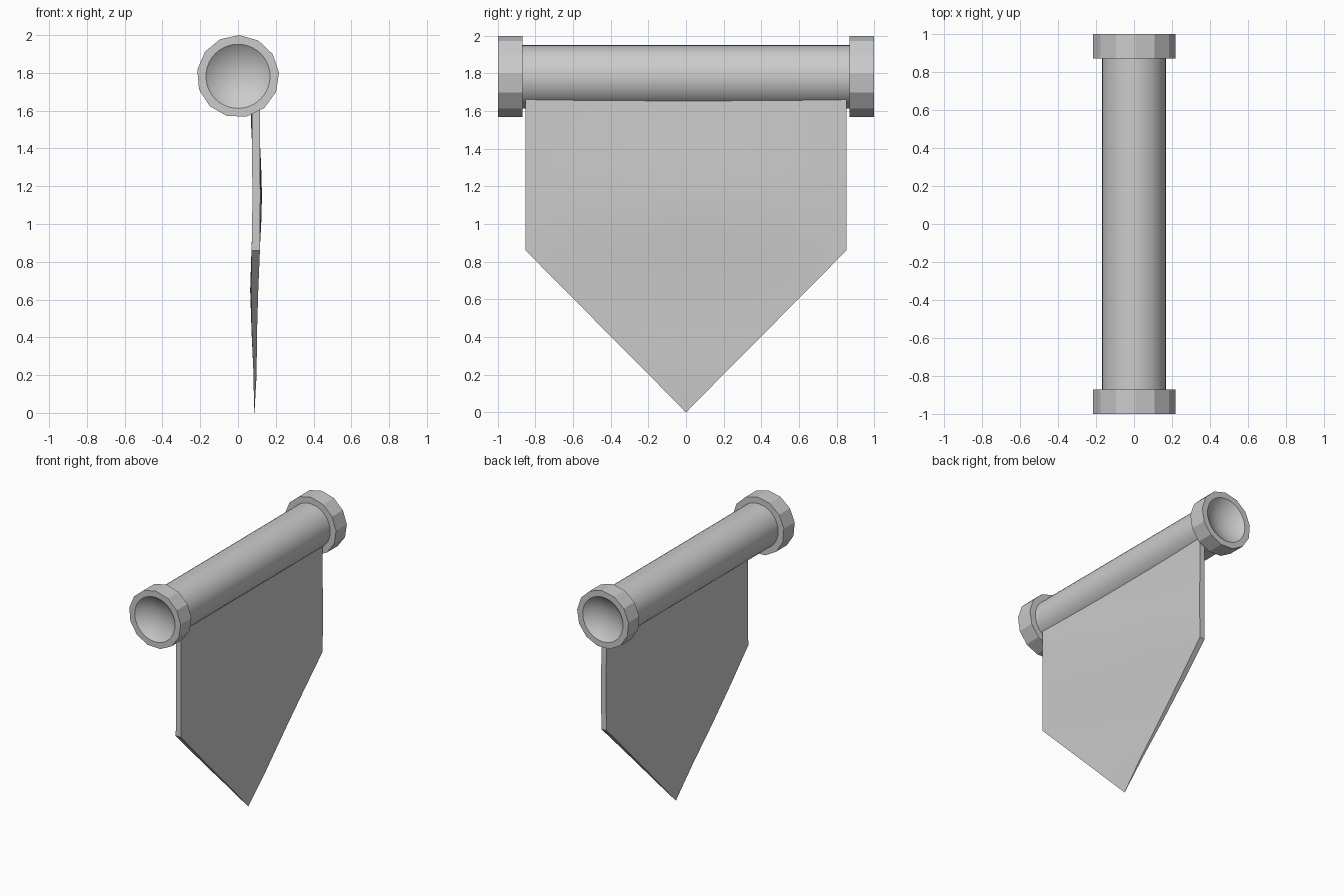
import bpy, math

if "Cube" in bpy.data.objects:
    bpy.data.objects.remove(bpy.data.objects["Cube"])

ROD_Z, ROD_R = 1.782, 0.168
CAP_R, CAP_IN, CAP_OUT = 0.218, 0.87, 1.0


def make_mesh(name, verts, faces):
    me = bpy.data.meshes.new(name)
    me.from_pydata(verts, [], faces)
    me.update()
    ob = bpy.data.objects.new(name, me)
    bpy.context.collection.objects.link(ob)
    return ob


def smooth(ob, angle):
    bpy.ops.object.select_all(action='DESELECT')
    ob.select_set(True)
    bpy.context.view_layer.objects.active = ob
    bpy.ops.object.shade_smooth_by_angle(angle=math.radians(angle))


# Rod along y
bpy.ops.mesh.primitive_cylinder_add(vertices=40, radius=ROD_R, depth=2 * CAP_IN + 0.02,
                                    location=(0, 0, ROD_Z), rotation=(math.pi / 2, 0, 0))
rod = bpy.context.object
rod.name = "rod"
smooth(rod, 30)


# Faceted end caps, each with a shallow round dish in its outer face
def end_cap(name, side):
    n = 13
    ring = [(CAP_R * math.cos(math.radians(5) + 2 * math.pi * i / n),
             ROD_Z + CAP_R * math.sin(math.radians(5) + 2 * math.pi * i / n)) for i in range(n)]
    lo, hi = sorted((side * CAP_IN, side * CAP_OUT))
    verts = [(x, lo, z) for x, z in ring] + [(x, hi, z) for x, z in ring]
    faces = [(i, i + n, (i + 1) % n + n, (i + 1) % n) for i in range(n)]
    faces += [tuple(range(n)), tuple(range(2 * n - 1, n - 1, -1))]
    cap = make_mesh(name, verts, faces)
    cap.data.flip_normals() if cap.data.polygons[n].normal.y > 0 else None

    depth, rim = 0.06, 0.17
    r = (rim ** 2 + depth ** 2) / (2 * depth)
    bpy.ops.mesh.primitive_uv_sphere_add(segments=40, ring_count=40, radius=r,
                                         location=(0, side * (CAP_OUT + r - depth), ROD_Z),
                                         rotation=(math.pi / 2, 0, 0))
    cutter = bpy.context.object
    cutter.hide_render = True
    mod = cap.modifiers.new("dish", 'BOOLEAN')
    mod.operation = 'DIFFERENCE'
    mod.solver = 'EXACT'
    mod.object = cutter
    bpy.context.view_layer.objects.active = cap
    bpy.ops.object.modifier_apply(modifier=mod.name)
    bpy.data.objects.remove(cutter, do_unlink=True)
    smooth(cap, 18)


end_cap("front_cap", -1)
end_cap("back_cap", 1)

# Hanging cloth: z, half width, centre x, half thickness for each row
rows = [(1.72, 0.853, 0.095, 0.021), (1.5, 0.853, 0.095, 0.021), (1.32, 0.853, 0.096, 0.021),
        (1.15, 0.853, 0.097, 0.021), (1.0, 0.853, 0.096, 0.021), (0.86, 0.853, 0.094, 0.022),
        (0.65, 0.645, 0.092, 0.019), (0.43, 0.427, 0.090, 0.014), (0.2, 0.198, 0.088, 0.008),
        (0.0, 0.002, 0.086, 0.001)]
COLS = 12
verts, faces = [], []
for face in (1, -1):
    for z, w, cx, t in rows:
        for j in range(COLS + 1):
            y = w * (2 * j / COLS - 1)
            sway = 0.009 * math.cos(2 * math.pi * (z - 1.15) / 1.1) * (1 - (y / 0.853) ** 2)
            sway *= min(1, w / 0.5)
            verts.append((cx + sway + face * t, y, z))
W, H = COLS + 1, len(rows)
B = W * H
for i in range(H - 1):
    for j in range(COLS):
        a = i * W + j
        faces.append((a, a + W, a + W + 1, a + 1))
        faces.append((B + a, B + a + 1, B + a + W + 1, B + a + W))
    a, b = i * W, i * W + COLS
    faces.append((a, B + a, B + a + W, a + W))
    faces.append((b, b + W, B + b + W, B + b))
for j in range(COLS):
    k = (H - 1) * W + j
    faces.append((j, j + 1, B + j + 1, B + j))
    faces.append((k, B + k, B + k + 1, k + 1))
cloth = make_mesh("banner_cloth", verts, faces)
smooth(cloth, 30)
